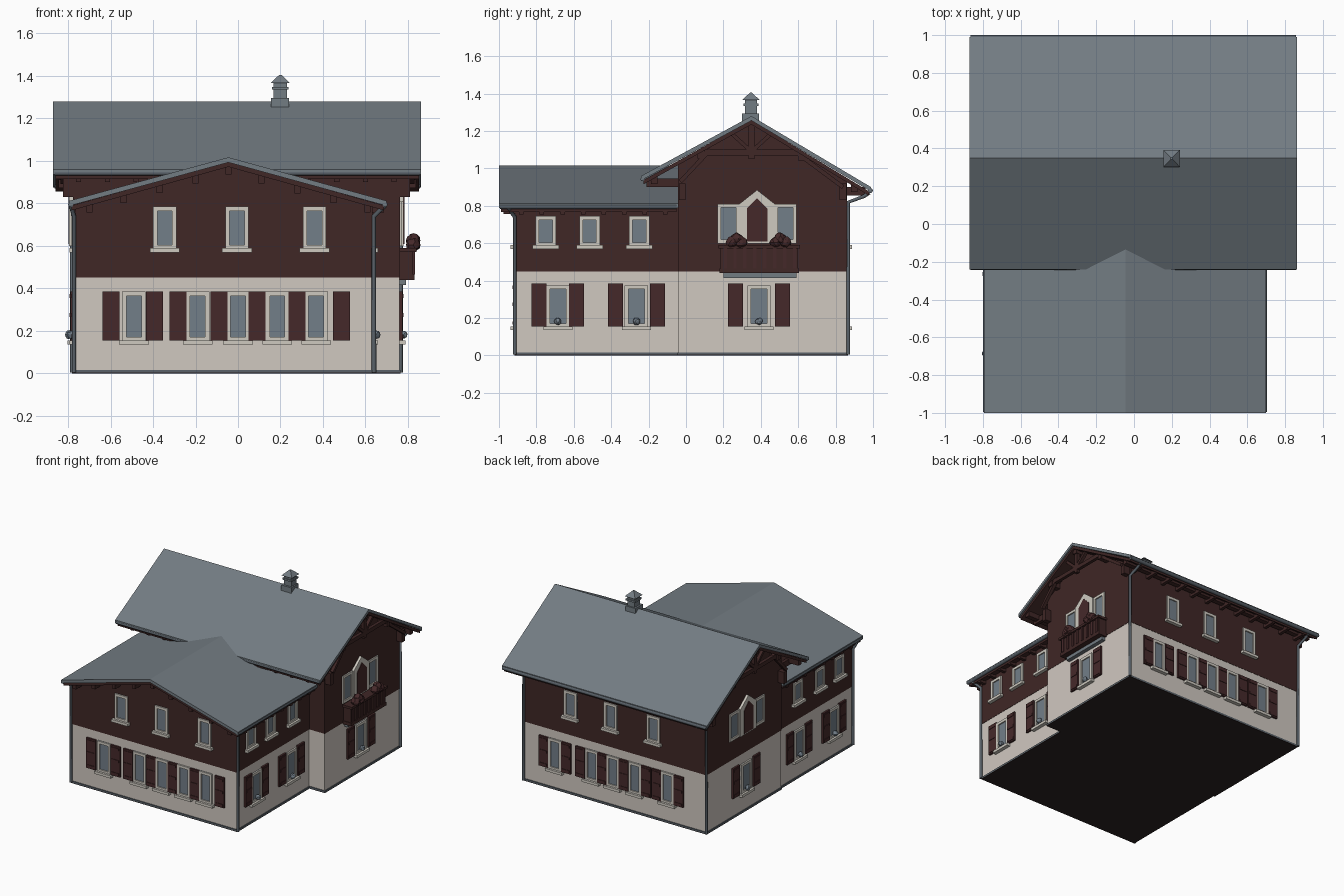
import bpy, bmesh, math, random
from mathutils import Vector

random.seed(4)
if "Cube" in bpy.data.objects:
    bpy.data.objects.remove(bpy.data.objects["Cube"])


def material(name, r, g, b):
    m = bpy.data.materials.new(name)
    m.use_nodes = True
    m.diffuse_color = (r, g, b, 1)
    bsdf = m.node_tree.nodes["Principled BSDF"]
    bsdf.inputs["Base Color"].default_value = (r, g, b, 1)
    bsdf.inputs["Roughness"].default_value = 0.9
    return m


SLATE = material("slate grey", 0.17, 0.2, 0.225)
PLASTER = material("warm plaster", 0.63, 0.58, 0.53)
TIMBER = material("dark brown timber", 0.05, 0.02, 0.019)
SHUTTER = material("shutter brown", 0.06, 0.022, 0.023)
TRIM = material("window trim", 0.62, 0.59, 0.53)
GLASS = material("window glass", 0.17, 0.21, 0.25)
METAL = material("drain metal", 0.1, 0.12, 0.14)
BASE = material("dark underside", 0.025, 0.016, 0.016)

parts = {}


def prism(name, mat, axis, pts, a, b):
    """Extrude a 2D outline along an axis and add it to the named part."""
    bm = parts.setdefault(name, (bmesh.new(), mat))[0]

    def at(p, t):
        return {"x": (t, *p), "y": (p[0], t, p[1]), "z": (*p, t)}[axis]
    lo = [bm.verts.new(at(p, a)) for p in pts]
    hi = [bm.verts.new(at(p, b)) for p in pts]
    bm.faces.new(lo)
    bm.faces.new(hi)
    for i in range(len(pts)):
        j = (i + 1) % len(pts)
        bm.faces.new((lo[i], lo[j], hi[j], hi[i]))


def rect(u0, u1, v0, v1):
    return [(u0, v0), (u1, v0), (u1, v1), (u0, v1)]


def box(name, mat, x0, x1, y0, y1, z0, z1):
    prism(name, mat, "z", rect(x0, x1, y0, y1), z0, z1)


def bar(p, q, w):
    """Outline of a straight timber between two points."""
    p, q = Vector(p), Vector(q)
    n = (q - p).orthogonal().normalized() * w / 2
    return [p + n, q + n, q - n, p - n]


# Each wall: axis it faces, its position, outward sign
FRONT, BACK = ("y", -0.91, -1), ("y", 0.86, 1)
LEFT, LEFT_WING = ("x", 0.76, 1), ("x", 0.63, 1)
RIGHT, RIGHT_WING = ("x", -0.775, -1), ("x", -0.765, -1)


def on_wall(wall, name, mat, pts, depth, start=-0.005):
    axis, pos, s = wall
    prism(name, mat, axis, pts, pos + s * start, pos + s * depth)


def window(wall, u, z0, z1, w=0.11, sill=True):
    h, t = w / 2, 0.02
    on_wall(wall, "window_glass", GLASS, rect(u - h, u + h, z0, z1), 0.003)
    for r in (rect(u - h, u - h + t, z0, z1), rect(u + h - t, u + h, z0, z1),
              rect(u - h + t, u + h - t, z0, z0 + t), rect(u - h + t, u + h - t, z1 - t, z1)):
        on_wall(wall, "window_frames", TRIM, r, 0.012)
    if sill:
        on_wall(wall, "window_sills", TRIM, rect(u - h - 0.015, u + h + 0.015, z0 - 0.015, z0 + 0.005), 0.028)


def shutter(wall, u, w=0.08):
    on_wall(wall, "shutters", SHUTTER, rect(u - w / 2, u + w / 2, 0.155, 0.385), 0.014)
    for z in (0.165, 0.265, 0.355):
        on_wall(wall, "shutters", SHUTTER, rect(u - w / 2 + 0.008, u + w / 2 - 0.008, z, z + 0.018), 0.018)


def blob(name, mat, centre, r):
    bm = parts.setdefault(name, (bmesh.new(), mat))[0]
    for v in bmesh.ops.create_icosphere(bm, subdivisions=2, radius=r)["verts"]:
        v.co = v.co * random.uniform(0.85, 1.1) + Vector(centre)


# Walls: plaster ground floor, timber upper floor with gables
SPLIT = 0.45
for tag, x0, x1, y0, y1 in (("main", -0.775, 0.76, -0.04, 0.86), ("wing", -0.765, 0.63, -0.91, -0.03)):
    box(tag + "_ground_floor", PLASTER, x0, x1, y0, y1, 0.004, SPLIT)
    box(tag + "_plinth", METAL, x0 - 0.006, x1 + 0.006, y0 - 0.006, y1 + 0.006, 0.004, 0.016)
    box(tag + "_underside", BASE, x0 - 0.006, x1 + 0.006, y0 - 0.006, y1 + 0.006, 0, 0.004)
prism("main_upper_floor", TIMBER, "x",
      [(-0.042, SPLIT), (0.862, SPLIT), (0.862, 0.93), (0.35, 1.235), (-0.042, 1.03)], -0.777, 0.762)
prism("wing_upper_floor", TIMBER, "y",
      [(-0.767, SPLIT), (0.632, SPLIT), (0.632, 0.79), (-0.045, 0.985), (-0.767, 0.785)], -0.912, -0.04)


def roof(tag, axis, ridge, left, right, a, b):
    """Slate layer over a slightly inset timber soffit."""
    def layer(name, mat, top, low, pull, a, b):
        l, r = (left[0] + pull, left[1]), (right[0] - pull, right[1])
        up = [(p[0], p[1] - top) for p in (l, ridge, r)]
        down = [(p[0], p[1] - low) for p in (r, ridge, l)]
        prism(name, mat, axis, up + down, a, b)
    layer(tag + "_roof", SLATE, 0, 0.024, 0, a, b)
    layer(tag + "_soffit", TIMBER, 0.022, 0.045, 0.012, a + 0.01, b - 0.01)


M_RIDGE, M_FRONT, M_BACK = (0.35, 1.28), (-0.24, 0.96), (0.99, 0.9)
W_RIDGE, W_LEFT, W_RIGHT = (-0.045, 1.017), (-0.795, 0.812), (0.7, 0.812)
roof("main", "x", M_RIDGE, M_FRONT, M_BACK, -0.87, 0.862)
roof("wing", "y", W_RIDGE, W_LEFT, W_RIGHT, -1.0, -0.042)


def height(u, ridge, low):
    return low[1] + (ridge[1] - low[1]) * (u - low[0]) / (ridge[0] - low[0])


# Purlins and gable trusses of the main roof
for u in (-0.17, 0.08, 0.35, 0.62, 0.9):
    z = height(u, M_RIDGE, M_FRONT if u < 0.35 else M_BACK) - 0.04
    prism("main_purlins", TIMBER, "x", rect(u - 0.018, u + 0.018, z - 0.04, z), -0.845, 0.838)
for x in (-0.835, 0.805):
    for p, q, w in (((0.1, 1.085), (0.6, 1.085), 0.03), ((0.35, 1.05), (0.35, 1.24), 0.03),
                    ((0.35, 1.09), (0.24, 1.19), 0.02), ((0.35, 1.09), (0.46, 1.19), 0.02),
                    ((-0.03, 0.93), (0.13, 1.1), 0.022), ((0.84, 0.9), (0.57, 1.1), 0.022)):
        prism("gable_trusses", TIMBER, "x", bar(p, q, w), x, x + 0.025)
for wall in (LEFT, RIGHT):
    for u in (-0.02, 0.84):
        on_wall(wall, "gable_brackets", TIMBER, rect(u - 0.018, u + 0.018, 0.83, 0.92), 0.05)

# Rafter ends under the eaves
for i in range(12):
    x = -0.75 + i * 0.135
    box("main_rafter_ends", TIMBER, x - 0.012, x + 0.012, 0.85, 0.96, 0.855, 0.9)
    box("main_rafter_ends", TIMBER, x - 0.012, x + 0.012, -0.21, -0.03, 0.9, 0.945)
for i in range(8):
    y = -0.88 + i * 0.11
    box("wing_rafter_ends", TIMBER, -0.785, -0.75, y - 0.012, y + 0.012, 0.755, 0.79)
    box("wing_rafter_ends", TIMBER, 0.62, 0.685, y - 0.012, y + 0.012, 0.755, 0.79)
for u in (-0.7, -0.54, -0.37, -0.2, -0.045, 0.11, 0.28, 0.45, 0.61):
    z = height(u, W_RIDGE, W_LEFT if u < -0.045 else W_RIGHT) - 0.035
    box("wing_purlins", TIMBER, u - 0.014, u + 0.014, -0.975, -0.9, z - 0.045, z)

# Front and back windows with shared shutters
for u in (-0.345, -0.005, 0.36):
    window(FRONT, u, 0.585, 0.785)
for u in (-0.49, -0.19, 0, 0.185, 0.368):
    window(FRONT, u, 0.15, 0.385)
for u in (-0.597, -0.392, -0.283, -0.09, 0.09, 0.278, 0.488):
    shutter(FRONT, u)
for u in (-0.33, 0.03, 0.37):
    window(BACK, u, 0.585, 0.785)
for u in (-0.45, -0.175, 0.01, 0.19, 0.5):
    window(BACK, u, 0.15, 0.385)
for u in (-0.545, -0.36, -0.27, -0.083, 0.1, 0.285, 0.405, 0.595):
    shutter(BACK, u)

# Side windows, the same on both sides
for main, wing in ((LEFT, LEFT_WING), (RIGHT, RIGHT_WING)):
    for u in (-0.75, -0.515, -0.25):
        window(wing, u, 0.585, 0.745)
    for wall, u, gap in ((wing, -0.685, 0.1), (wing, -0.265, 0.112), (main, 0.39, 0.125)):
        window(wall, u, 0.15, 0.375, 0.125)
        shutter(wall, u - gap)
        shutter(wall, u + gap)
        blob("window_plants", GLASS, (wall[1] + wall[2] * 0.02, u, 0.182), 0.02)
    # Pointed balcony door between two windows
    for u in (0.228, 0.532):
        window(main, u, 0.6, 0.81, 0.12, False)
    on_wall(main, "door_surround", TRIM,
            [(0.285, 0.6), (0.475, 0.6), (0.475, 0.81), (0.38, 0.885), (0.285, 0.81)], 0.02)
    on_wall(main, "pointed_door", SHUTTER,
            [(0.325, 0.61), (0.435, 0.61), (0.435, 0.785), (0.38, 0.84), (0.325, 0.785)], 0.024)

# Balcony with panelled parapet and plants
box("balcony_floor", TIMBER, 0.75, 0.83, 0.18, 0.605, 0.44, 0.465)
box("balcony_underside", SLATE, 0.75, 0.79, 0.2, 0.59, 0.415, 0.442)
box("balcony_parapet", TIMBER, 0.805, 0.825, 0.185, 0.6, 0.46, 0.575)
for y in (0.185, 0.585):
    box("balcony_parapet", TIMBER, 0.75, 0.82, y, y + 0.015, 0.46, 0.575)
box("balcony_rail", TIMBER, 0.75, 0.84, 0.175, 0.61, 0.572, 0.59)
for i in range(8):
    y = 0.2 + i * 0.053
    box("balcony_slats", SHUTTER, 0.82, 0.833, y, y + 0.018, 0.465, 0.575)
for y in (0.27, 0.505):
    for dy, dz in ((-0.025, 0.605), (0.025, 0.605), (0, 0.625)):
        blob("balcony_plants", SHUTTER, (0.825, y + dy, dz), 0.033)

# Chimney with a pointed cap
box("chimney_foot", SLATE, 0.155, 0.24, 0.3, 0.39, 1.2, 1.295)
box("chimney_stack", SLATE, 0.168, 0.23, 0.315, 0.38, 1.29, 1.37)
box("chimney_band", SLATE, 0.16, 0.238, 0.307, 0.388, 1.335, 1.348)
prism("chimney_cap", SLATE, "z", rect(0.155, 0.243, 0.302, 0.393), 1.367, 1.405)
for v in parts["chimney_cap"][0].verts:
    if v.co.z > 1.4:
        v.co.x, v.co.y = 0.199 + (v.co.x - 0.199) * 0.12, 0.347 + (v.co.y - 0.347) * 0.12

for name, (bm, mat) in parts.items():
    bmesh.ops.recalc_face_normals(bm, faces=bm.faces)
    mesh = bpy.data.meshes.new(name)
    bm.to_mesh(mesh)
    bm.free()
    mesh.materials.append(mat)
    bpy.context.collection.objects.link(bpy.data.objects.new(name, mesh))


def pipe(name, points, r=0.011):
    curve = bpy.data.curves.new(name, "CURVE")
    curve.dimensions = "3D"
    curve.bevel_depth, curve.bevel_resolution, curve.use_fill_caps = r, 1, True
    spline = curve.splines.new("POLY")
    spline.points.add(len(points) - 1)
    for sp, p in zip(spline.points, points):
        sp.co = (*p, 1)
    curve.materials.append(METAL)
    bpy.context.collection.objects.link(bpy.data.objects.new(name, curve))


# Gutters and downpipes
pipe("back_gutter", [(-0.865, 0.986, 0.882), (0.857, 0.986, 0.882)], 0.014)
pipe("main_front_gutter", [(-0.865, -0.232, 0.942), (0.857, -0.232, 0.942)], 0.012)
for tag, gx, wx in (("left", 0.692, 0.64), ("right", -0.787, -0.772)):
    pipe(tag + "_wing_gutter", [(gx, -0.995, 0.795), (gx, -0.05, 0.795)], 0.013)
    pipe(tag + "_wing_downpipe", [(gx, -0.95, 0.79), (wx, -0.915, 0.74), (wx, -0.915, 0.005)])
for tag, x in (("left", 0.765), ("right", -0.78)):
    pipe(tag + "_back_downpipe", [(x, 0.98, 0.87), (x, 0.95, 0.85), (x, 0.868, 0.82), (x, 0.868, 0.005)])
